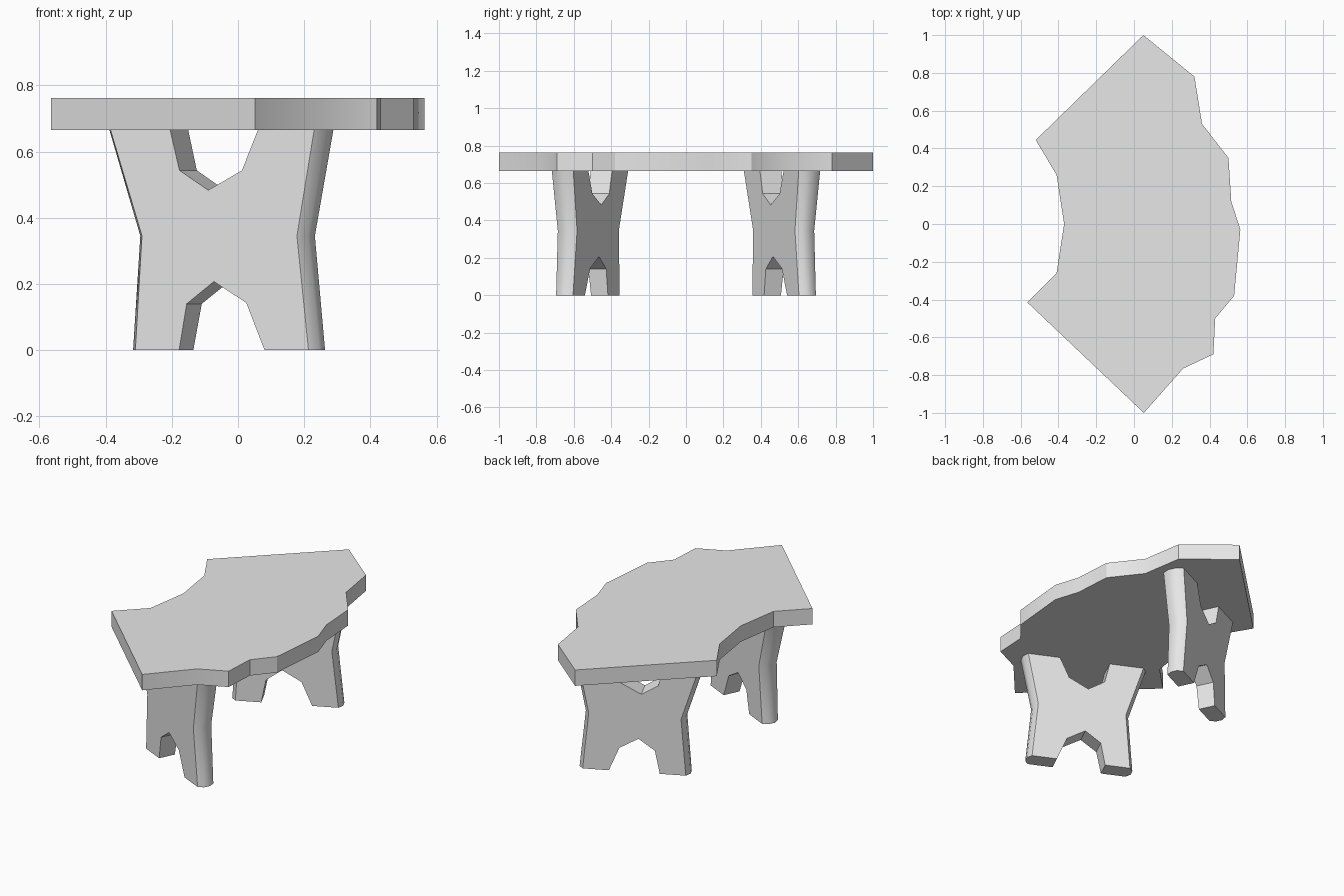
import bpy, bmesh, math

cube = bpy.data.objects.get("Cube")
if cube:
    bpy.data.objects.remove(cube, do_unlink=True)

# Single plain grey material
grey = bpy.data.materials.new("plain_grey")
grey.use_nodes = True
grey.diffuse_color = (0.8, 0.8, 0.8, 1)
grey.node_tree.nodes["Principled BSDF"].inputs["Base Color"].default_value = (0.8, 0.8, 0.8, 1)

UNDERSIDE, TOP = 0.665, 0.762


def loft(name, rings, angle):
    """Join matching closed rings into a solid with capped ends."""
    bm = bmesh.new()
    loops = [[bm.verts.new(p) for p in ring] for ring in rings]
    for a, b in zip(loops, loops[1:]):
        for i in range(len(a)):
            j = (i + 1) % len(a)
            bm.faces.new((a[i], a[j], b[j], b[i]))
    bm.faces.new(loops[0])
    bm.faces.new(loops[-1])
    bmesh.ops.recalc_face_normals(bm, faces=bm.faces)
    mesh = bpy.data.meshes.new(name)
    bm.to_mesh(mesh)
    bm.free()
    mesh.materials.append(grey)
    obj = bpy.data.objects.new(name, mesh)
    bpy.context.collection.objects.link(obj)
    bpy.ops.object.select_all(action='DESELECT')
    obj.select_set(True)
    bpy.context.view_layer.objects.active = obj
    bpy.ops.object.shade_smooth_by_angle(angle=math.radians(angle))
    return obj


# Irregular slab top
outline = [(0.05, 1.0), (0.32, 0.78), (0.36, 0.53), (0.5, 0.35), (0.515, 0.12),
           (0.563, -0.03), (0.53, -0.38), (0.43, -0.5), (0.42, -0.69), (0.26, -0.765),
           (0.052, -1.0), (-0.565, -0.415), (-0.41, -0.26), (-0.37, 0), (-0.41, 0.26),
           (-0.52, 0.445)]
loft("table_top", [[(x, y, z) for x, y in outline] for z in (UNDERSIDE, TOP)], 30)

# X-shaped plank leg: (x, z, side), where side marks the bulging outer ends
leg_profile = [(-0.385, UNDERSIDE, -1), (-0.29, 0.345, -1), (-0.31, 0, -1),
               (-0.178, 0, 0), (-0.155, 0.14, 0), (-0.073, 0.207, 0), (0.025, 0.143, 0),
               (0.08, 0, 0), (0.213, 0, 1), (0.178, 0.345, 1), (0.23, UNDERSIDE, 1),
               (0.06, UNDERSIDE, 0), (0.012, 0.543, 0), (-0.09, 0.483, 0),
               (-0.177, 0.543, 0), (-0.205, UNDERSIDE, 0)]
TURN = math.radians(25.5)
COS, SIN = math.cos(TURN), math.sin(TURN)
DEPTH = -0.485


def leg(name, mirror):
    rings = []
    for layer, bulge in ((-1, 0), (-0.4, 0.022), (0.4, 0.022), (1, 0)):
        ring = []
        for x, z, side in leg_profile:
            half = 0.05 + 0.0135 * z / UNDERSIDE      # plank thins toward the floor
            u = (x - SIN * (DEPTH - half)) / COS + side * bulge
            w = DEPTH + layer * half
            ring.append((COS * u + SIN * w, mirror * (COS * w - SIN * u), z))
        rings.append(ring)
    return loft(name, rings, 35)


leg("front_leg", 1)
leg("back_leg", -1)
